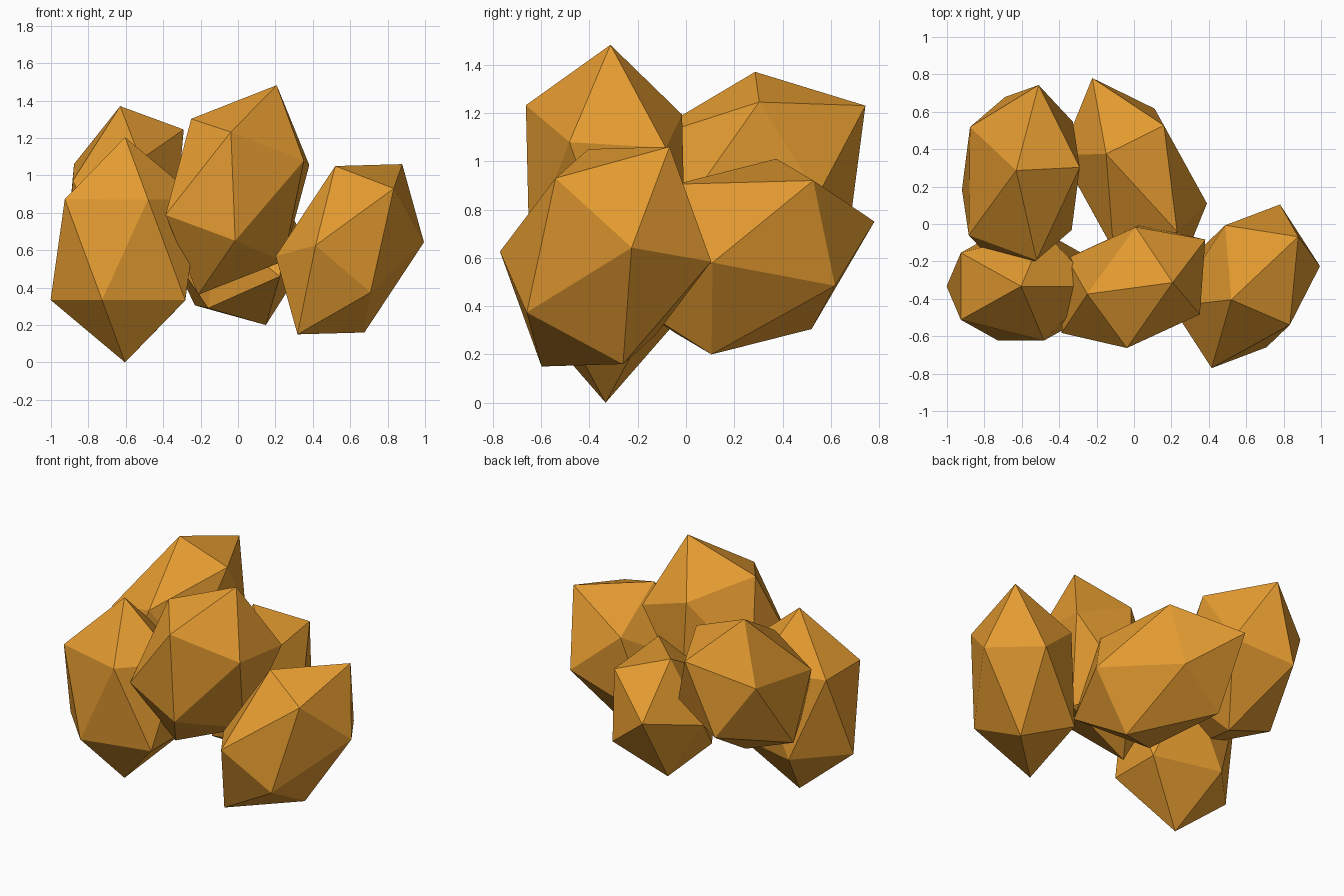
import bpy, bmesh, math
from mathutils import Matrix, Vector

if "Cube" in bpy.data.objects:
    bpy.data.objects.remove(bpy.data.objects["Cube"])

amber = bpy.data.materials.new("amber")
amber.diffuse_color = (0.78, 0.33, 0.03, 1)
amber.use_nodes = True
amber.node_tree.nodes["Principled BSDF"].inputs["Base Color"].default_value = amber.diffuse_color


def columns(a, b, c):
    return Matrix((a, b, c)).transposed()


# One face of the unit icosahedron: pole and two neighbouring ring corners
ring = [Vector((math.cos(t), math.sin(t), 0.5)) * 2 / math.sqrt(5)
        for t in (0, math.tau / 5)]
UNIT_FACE = columns(Vector((0, 0, 1)), *ring)


def chunk(name, centre, a, b, c):
    """Stretched, tilted icosahedron; a, b, c are one face's corners from the centre."""
    bm = bmesh.new()
    bmesh.ops.create_icosphere(bm, subdivisions=1, radius=1)
    fit = columns(a, b, c) @ UNIT_FACE.inverted()
    bm.transform(Matrix.Translation(centre) @ fit.to_4x4())
    bmesh.ops.recalc_face_normals(bm, faces=bm.faces)
    me = bpy.data.meshes.new(name)
    bm.to_mesh(me)
    bm.free()
    me.materials.append(amber)
    ob = bpy.data.objects.new(name, me)
    bpy.context.collection.objects.link(ob)


# Front row of chunks
chunk("front_left_chunk", (-0.604, -0.333, 0.602),
      (0, 0, 0.602), (0.398, 0, 0.268), (0.123, 0.29, 0.268))
chunk("front_middle_chunk", (-0.003, -0.333, 0.922),
      (0.21, 0.02, 0.56), (-0.035, -0.33, 0.31), (0.355, -0.15, 0.157))
chunk("front_right_chunk", (0.598, -0.333, 0.605),
      (-0.078, -0.072, 0.445), (0.28, 0.265, 0.455), (0.235, -0.207, 0.325))

# Back row of chunks
chunk("back_left_chunk", (-0.605, 0.243, 0.915),
      (-0.025, 0.043, 0.455), (0.315, 0.06, 0.33), (0.095, 0.5, 0.315))
chunk("back_middle_chunk", (0, 0.24, 0.605),
      (0.39, -0.13, -0.025), (0.16, 0.287, 0.315), (0.23, -0.28, 0.3))
